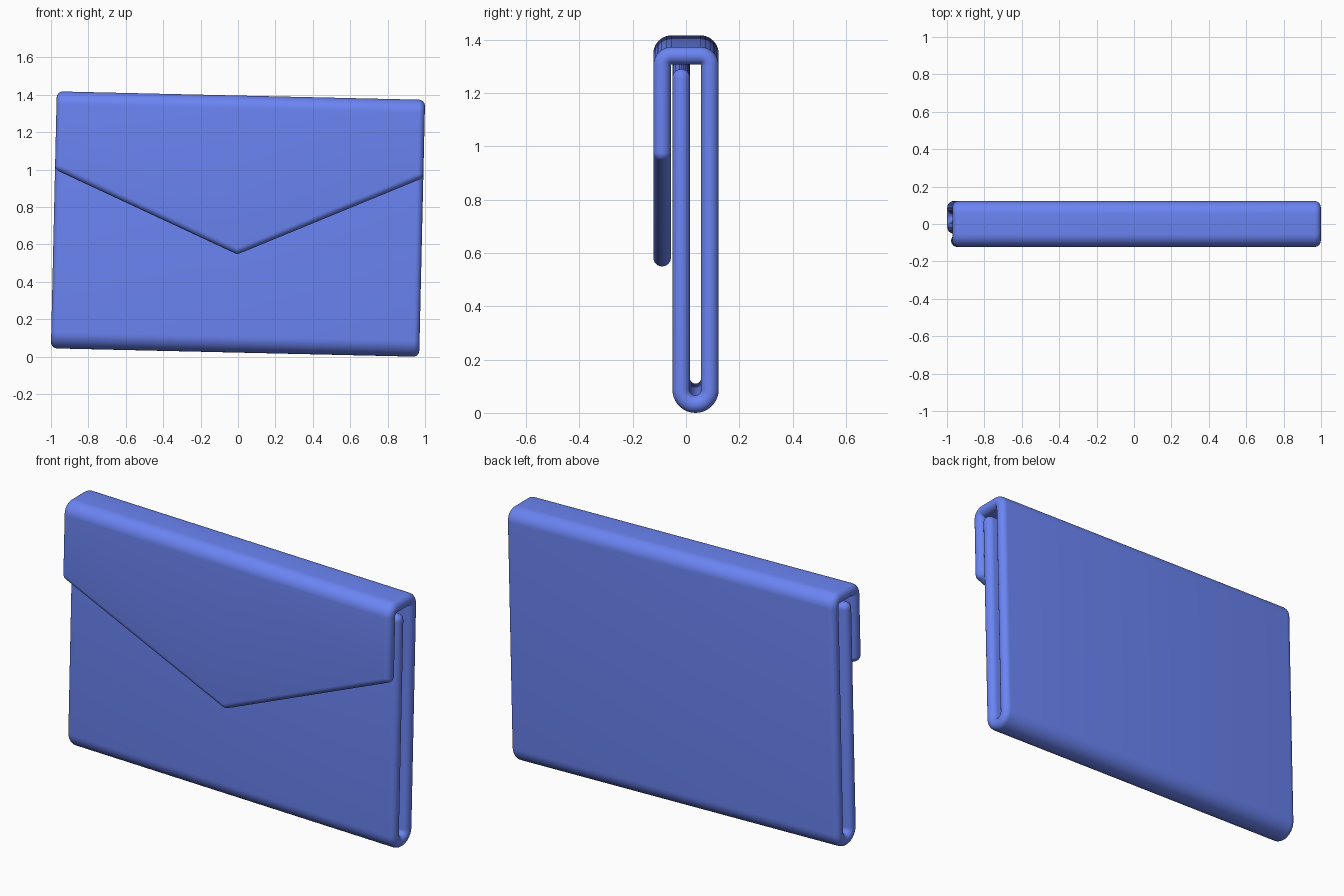
import bpy, bmesh
from math import sin, cos, pi, atan2, radians
from mathutils import Vector, Matrix

if "Cube" in bpy.data.objects:
    bpy.data.objects.remove(bpy.data.objects["Cube"])

R = 0.033            # half thickness of the sheet
A = 0.9848 - R       # half width up to the rounded rim
H = 1.374            # overall height before the slight tilt
FRONT, BACK, FLAP = -0.0185, 0.089, -0.090   # sheet mid-planes in y
TIP, SIDE = 0.561, 0.978                     # flap edge heights
UP, DOWN = pi / 2, -pi / 2


def arc(cy, cz, r, a0, a1, n):
    """Stations (y, z, travel direction) on a counter-clockwise bend."""
    out = []
    for i in range(n + 1):
        a = a0 + (a1 - a0) * i / n
        out.append((cy + r * cos(a), cz + r * sin(a), a + pi / 2))
    return out


# Folded side profile: front panel down, bottom fold, back panel up, top fold, flap
rb = (BACK - FRONT) / 2
rt = 0.036
zt = H - R - rt
path = [(FRONT, 1.291 - R, DOWN)]
path += arc((FRONT + BACK) / 2, R + rb, rb, pi, 2 * pi, 18)
path += arc(BACK - rt, zt, rt, 0, pi / 2, 10)
path += arc(FLAP + rt, zt, rt, pi / 2, pi, 10)
path += [(FLAP, SIDE, DOWN)]
last = len(path) - 1


def station(row, x):
    y, z, a = path[row]
    if row == last and x == 0:
        z = TIP
    return (Vector((x, y, z)), Vector((0, cos(a), sin(a))),
            Vector((0, -sin(a), cos(a))))


bm = bmesh.new()

# Both faces of the sheet
for sign in (-1, 1):
    grid = []
    for row in range(last + 1):
        line = []
        for x in (-A, 0, A):
            p, t, n = station(row, x)
            line.append(bm.verts.new(p + n * R * sign))
        grid.append(line)
    for a, b in zip(grid, grid[1:]):
        for i in range(2):
            bm.faces.new((a[i], a[i + 1], b[i + 1], b[i]))

# Rounded rim: outline stations with outward angle in the sheet plane
beta = atan2(SIDE - TIP, A)


def fan(row, x, a0, a1, n):
    return [(row, x, a0 + (a1 - a0) * i / n) for i in range(n + 1)]


rim = [(0, 0, -pi / 2)]
rim += fan(0, A, -pi / 2, 0, 6)
rim += [(r, A, 0) for r in range(1, last)]
rim += fan(last, A, 0, pi / 2 - beta, 5)
rim += fan(last, 0, pi / 2 - beta, pi / 2 + beta, 6)
rim += fan(last, -A, pi / 2 + beta, pi, 5)
rim += [(r, -A, pi) for r in range(last - 1, 0, -1)]
rim += fan(0, -A, pi, 1.5 * pi, 6)

SEG = 12
rings = []
for row, x, ang in rim:
    p, t, n = station(row, x)
    d = Vector((1, 0, 0)) * cos(ang) + t * sin(ang)
    rings.append([bm.verts.new(p + R * (d * cos(q) + n * sin(q)))
                  for q in (-pi / 2 + pi * k / SEG for k in range(SEG + 1))])
for a, b in zip(rings, rings[1:] + rings[:1]):
    for k in range(SEG):
        bm.faces.new((a[k], b[k], b[k + 1], a[k + 1]))

bmesh.ops.remove_doubles(bm, verts=bm.verts, dist=1e-5)
bmesh.ops.recalc_face_normals(bm, faces=bm.faces)

# Slight tilt, then stand on the ground and centre
bm.transform(Matrix.Rotation(0.0229, 4, 'Y'))
lo = [min(v.co[i] for v in bm.verts) for i in range(3)]
hi = [max(v.co[i] for v in bm.verts) for i in range(3)]
bm.transform(Matrix.Translation((-(lo[0] + hi[0]) / 2, -(lo[1] + hi[1]) / 2, -lo[2])))

mesh = bpy.data.meshes.new("envelope_pouch")
bm.to_mesh(mesh)
bm.free()
pouch = bpy.data.objects.new("envelope_pouch", mesh)
bpy.context.collection.objects.link(pouch)

blue = bpy.data.materials.new("blue")
blue.diffuse_color = (0.147, 0.233, 0.9, 1)
blue.use_nodes = True
blue.node_tree.nodes["Principled BSDF"].inputs["Base Color"].default_value = blue.diffuse_color
mesh.materials.append(blue)

bpy.context.view_layer.objects.active = pouch
pouch.select_set(True)
bpy.ops.object.shade_smooth_by_angle(angle=radians(40))
